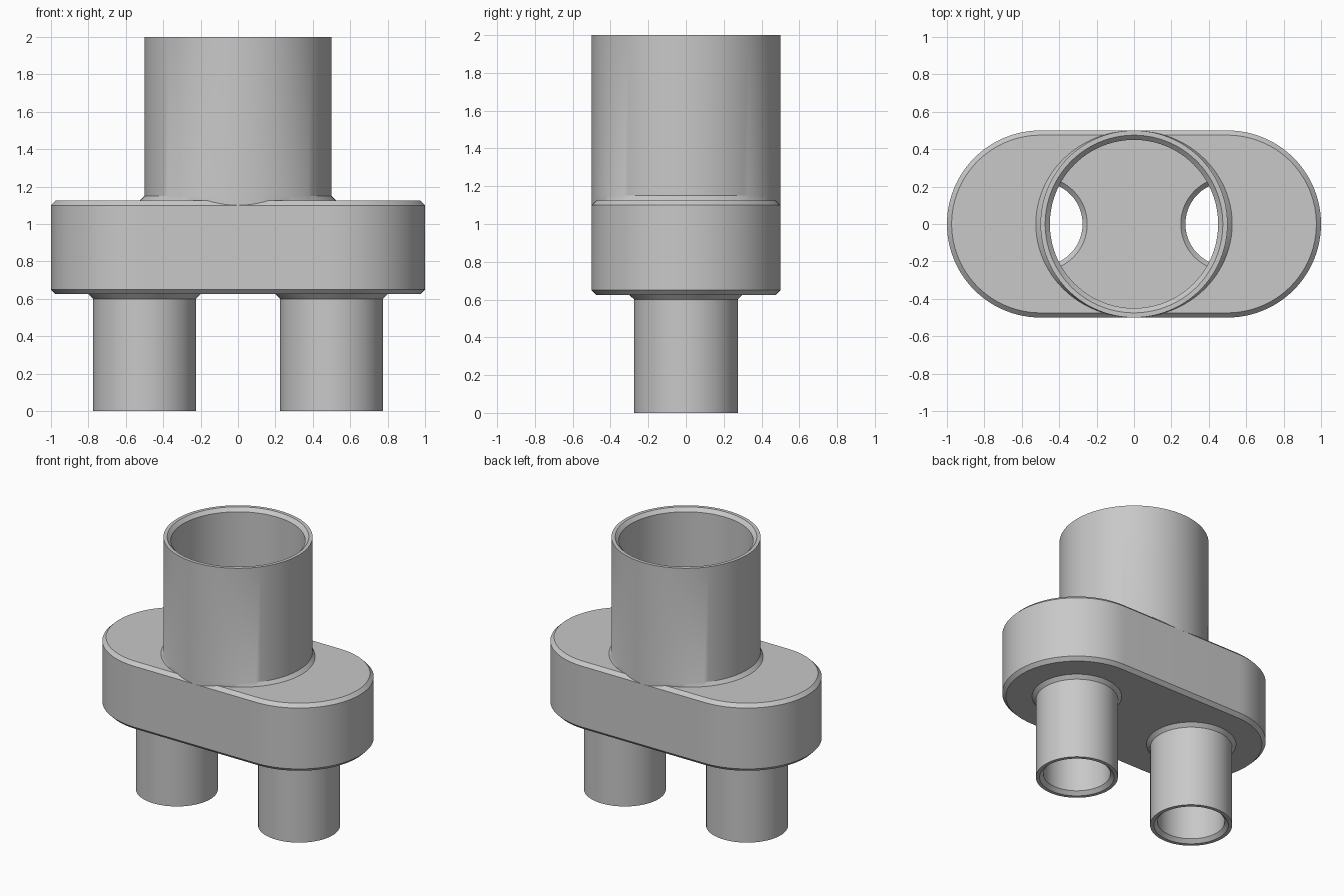
import bpy
import bmesh
from math import cos, sin, pi

SEGMENTS = 96

if "Cube" in bpy.data.objects:
    bpy.data.objects.remove(bpy.data.objects["Cube"], do_unlink=True)

grey = bpy.data.materials.new("plain grey")
grey.use_nodes = True
grey.diffuse_color = (0.58, 0.58, 0.58, 1)
grey.node_tree.nodes["Principled BSDF"].inputs["Base Color"].default_value = grey.diffuse_color


def ellipse(rx, ry, z, x=0):
    steps = [2 * pi * i / SEGMENTS for i in range(SEGMENTS)]
    return [(x + rx * cos(a), ry * sin(a), z) for a in steps]


def stadium(r, z, half=0.5):
    """Two half circles of radius r joined by straight sides."""
    n = SEGMENTS // 2
    right = [(half + r * sin(pi * i / n), -r * cos(pi * i / n), z) for i in range(n + 1)]
    return right + [(-x, -y, z) for x, y, z in right]


def loft(name, loops, closed=False):
    """Skin a stack of loops; cap the ends, or join last to first."""
    bm = bmesh.new()
    rings = [[bm.verts.new(p) for p in loop] for loop in loops]
    pairs = list(zip(rings, rings[1:]))
    if closed:
        pairs.append((rings[-1], rings[0]))
    else:
        bm.faces.new(rings[0])
        bm.faces.new(rings[-1])
    for low, high in pairs:
        for i in range(len(low)):
            j = (i + 1) % len(low)
            bm.faces.new((low[i], low[j], high[j], high[i]))
    bmesh.ops.recalc_face_normals(bm, faces=bm.faces)
    mesh = bpy.data.meshes.new(name)
    bm.to_mesh(mesh)
    bm.free()
    mesh.materials.append(grey)
    obj = bpy.data.objects.new(name, mesh)
    bpy.context.collection.objects.link(obj)
    return obj


def activate(obj):
    bpy.ops.object.select_all(action="DESELECT")
    obj.select_set(True)
    bpy.context.view_layer.objects.active = obj


def cut(target, cutter):
    cutter.hide_render = True
    mod = target.modifiers.new("cut", "BOOLEAN")
    mod.operation = "DIFFERENCE"
    mod.solver = "EXACT"
    mod.object = cutter
    activate(target)
    bpy.ops.object.modifier_apply(modifier=mod.name)
    bpy.data.objects.remove(cutter, do_unlink=True)


# Hollow chamber with chamfered top and bottom edges
chamber = loft("chamber", [stadium(0.475, 0.625), stadium(0.5, 0.65),
                           stadium(0.5, 1.1), stadium(0.475, 1.125)])
cut(chamber, loft("cavity", [stadium(0.45, 0.675), stadium(0.45, 1.075)]))

# Openings for the pipes
cut(chamber, loft("top_opening", [ellipse(0.47, 0.47, 1.05), ellipse(0.47, 0.47, 1.2)]))
for x in (-0.5, 0.5):
    cut(chamber, loft("leg_opening", [ellipse(0.26, 0.26, 0.6, x), ellipse(0.26, 0.26, 0.8, x)]))

# Large upper pipe: its collar fades out where it meets the chamber sides
top_profile = [(0.45, 0.45, 1.075), (0.47, 0.47, 1.075), (0.5, 0.5, 1.1),
               (0.525, 0.5, 1.125), (0.5, 0.5, 1.15), (0.5, 0.5, 2),
               (0.475, 0.475, 2), (0.45, 0.45, 1.975)]
parts = [chamber, loft("upper_pipe", [ellipse(*p) for p in top_profile], closed=True)]

# Two lower pipes with collars and chamfered bores
leg_profile = [(0.25, 0.675), (0.225, 0.65), (0.225, 0.025), (0.25, 0), (0.275, 0),
               (0.275, 0.6), (0.3, 0.625), (0.26, 0.63), (0.26, 0.675)]
for side, x in (("left", 0.5), ("right", -0.5)):
    parts.append(loft(side + "_lower_pipe",
                      [ellipse(r, r, z, x) for r, z in leg_profile], closed=True))

for part in parts:
    activate(part)
    bpy.ops.object.shade_smooth_by_angle()
